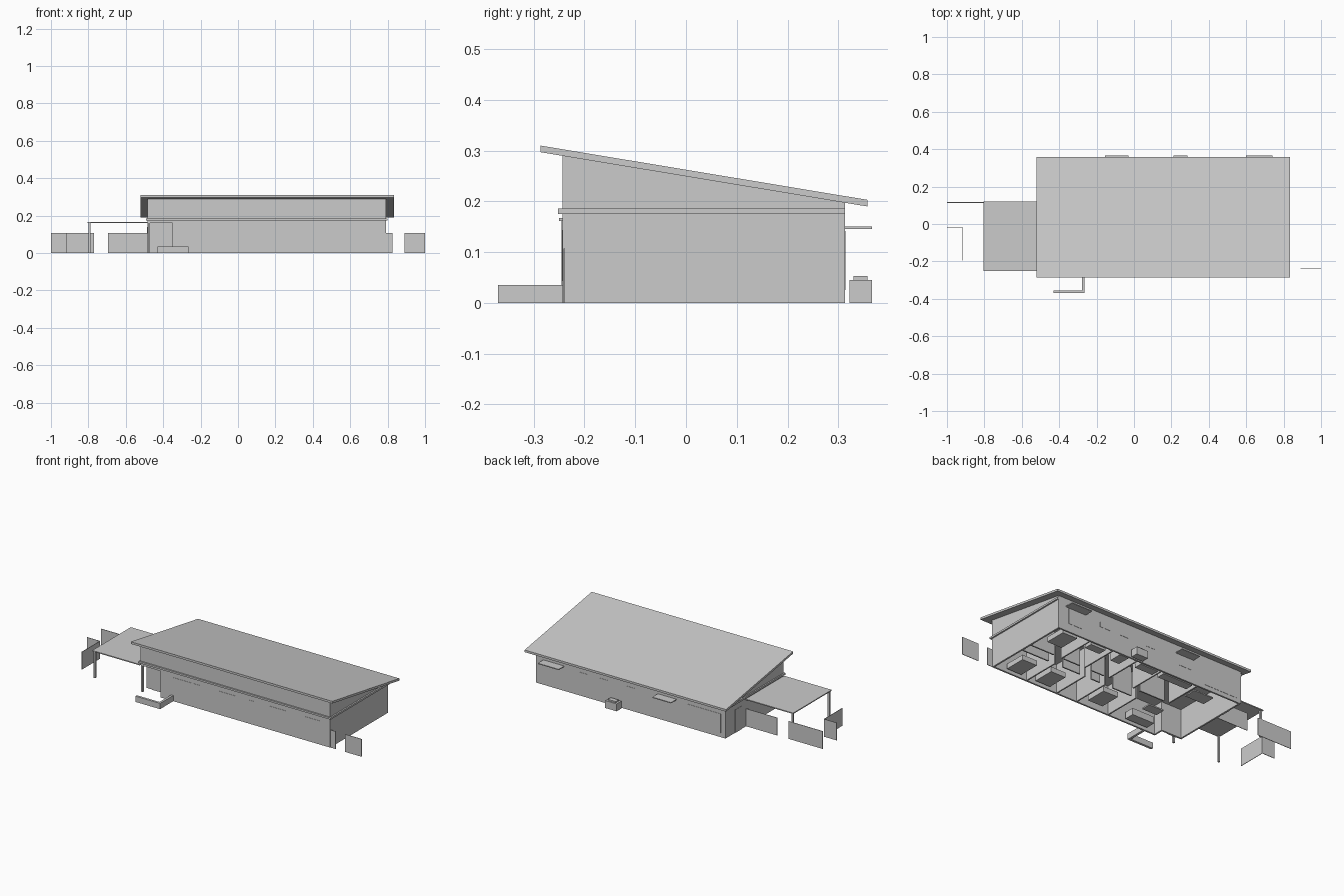
import bpy


def mesh(name, verts, faces):
    me = bpy.data.meshes.new(name)
    me.from_pydata(verts, [], faces)
    me.update()
    ob = bpy.data.objects.new(name, me)
    bpy.context.collection.objects.link(ob)
    return ob


def box(name, x0, x1, y0, y1, z0, z1):
    v = [(x, y, z) for x in (x0, x1) for y in (y0, y1) for z in (z0, z1)]
    f = [(0, 1, 3, 2), (4, 6, 7, 5), (0, 4, 5, 1), (2, 3, 7, 6), (0, 2, 6, 4), (1, 5, 7, 3)]
    return mesh(name, v, f)


def side_profile(name, pts, x0, x1):
    # extrude a (y, z) profile along x
    n = len(pts)
    v = [(x0, *p) for p in pts] + [(x1, *p) for p in pts]
    f = [tuple(range(n))[::-1], tuple(range(n, 2 * n))]
    f += [(i, (i + 1) % n, (i + 1) % n + n, i + n) for i in range(n)]
    return mesh(name, v, f)


L, R, F, B = -0.485, 0.79, -0.243, 0.313    # house footprint
PX, PY = -0.35, -0.185                      # porch recess corner
H, T = 0.175, 0.01                          # storey height, wall thickness

# Outer walls, open below, with the porch cut into the front left corner
box("front_wall", PX, R, F, F + T, 0, H)
box("back_wall", L, R, B - T, B, 0, H)
box("right_wall", R - T, R, F + T, B - T, 0, H)
box("left_wall", L, L + T, PY, B - T, 0, H)
box("porch_back_wall", L + T, PX + T, PY, PY + T, 0, H)
box("porch_side_wall", PX, PX + T, F + T, PY, 0, H)
box("porch_ceiling", L, PX, F, PY, 0.16, H)
box("porch_post", L + 0.003, L + 0.014, F, F + 0.011, 0, 0.16)
box("porch_door", -0.45, -0.385, PY - 0.003, PY, 0, 0.14)
box("side_door", L - 0.002, L, 0.16, 0.22, 0, 0.14)

# Ledge slab, sloped upper storey wedge and single-pitch roof
box("ledge_slab", L - 0.008, R + 0.009, F - 0.009, B, H, 0.186)
side_profile("upper_wall", [(F, 0.186), (B, 0.186), (B, 0.198), (F, 0.291)], L, R)
side_profile("roof", [(-0.287, 0.297), (0.358, 0.19), (0.358, 0.203), (-0.287, 0.31)], -0.52, 0.835)

# Windows: x range and z range on each long wall
front_windows = [(-0.27, -0.088, 0.043), (0.045, 0.155, 0.043), (0.24, 0.288, 0.117),
                 (0.385, 0.49, 0.043), (0.62, 0.725, 0.043)]
back_windows = [(0.62, 0.72, 0.05), (0.43, 0.50, 0.112), (0.305, 0.365, 0.112),
                (0.12, 0.18, 0.112), (-0.14, -0.055, 0.08), (-0.453, -0.23, 0.025)]
for a, b, z in front_windows:
    box("front_window", a, b, F - 0.0015, F + 0.001, z, 0.144)
for a, b, z in back_windows:
    box("back_window", a, b, B - 0.001, B + 0.0015, z, 0.142)

# Awnings over two back windows
for a, b in [(-0.155, -0.03), (0.60, 0.74)]:
    box("window_awning", a, b, B, 0.366, 0.146, 0.151)

# Outdoor cooling unit behind the house
box("cooling_unit", 0.21, 0.287, 0.322, 0.366, 0, 0.045)
box("cooling_unit_cap", 0.222, 0.275, 0.33, 0.358, 0.045, 0.053)

# Low L-shaped garden wall by the porch
box("garden_wall_front", -0.43, -0.265, -0.37, -0.356, 0, 0.035)
box("garden_wall_side", -0.279, -0.265, -0.356, F, 0, 0.035)

# Carport with two posts
box("carport_roof", -0.805, L, -0.25, 0.12, 0.161, 0.167)
for y in (-0.245, 0.104):
    box("carport_post", -0.8, -0.789, y, y + 0.011, 0, 0.161)

# Thin fence panels with gaps for gates
ft = 0.0015
for a, b, y in [(-0.695, L, 0.115), (-1.0, -0.77, 0.115), (-1.0, -0.915, -0.02),
                (R, 0.825, -0.24), (0.89, 1.0, -0.24)]:
    box("fence_panel", a, b, y - ft, y + ft, 0, 0.107)
box("fence_return", -0.915 - ft, -0.915 + ft, -0.195, -0.02, 0, 0.107)

# Interior partitions: cross walls off a central corridor
for x in (0.55, 0.34, 0.2, -0.02):
    box("front_partition", x, x + 0.008, F + T, 0.0, 0, H)
for x in (0.56, 0.4, 0.23, 0.06, -0.19):
    box("back_partition", x, x + 0.008, 0.07, B - T, 0, H)
for a, b in [(0.6, 0.78), (0.38, 0.5), (0.24, 0.3), (0.02, 0.15)]:
    box("corridor_front_wall", a, b, -0.004, 0.004, 0, H)
for a, b in [(0.62, 0.78), (0.44, 0.55), (0.27, 0.36), (-0.15, 0.02)]:
    box("corridor_back_wall", a, b, 0.066, 0.074, 0, H)

# Simple furniture blocks: beds, tables, counters
for name, x, y, w, d, z0, z1 in [
        ("bed", 0.65, -0.16, 0.1, 0.13, 0.015, 0.045), ("bed", 0.45, -0.16, 0.1, 0.13, 0.015, 0.045),
        ("bed", 0.67, 0.2, 0.1, 0.13, 0.015, 0.045), ("bed", 0.1, -0.14, 0.1, 0.13, 0.015, 0.045),
        ("vanity", 0.49, 0.26, 0.1, 0.05, 0, 0.06), ("bath", 0.32, 0.26, 0.06, 0.08, 0, 0.045),
        ("counter", 0.14, 0.27, 0.12, 0.05, 0, 0.065), ("counter", -0.06, 0.27, 0.2, 0.05, 0, 0.065),
        ("sofa", -0.2, -0.19, 0.15, 0.06, 0.01, 0.05), ("low_table", -0.2, -0.08, 0.1, 0.06, 0.03, 0.038),
        ("dining_table", -0.33, 0.15, 0.13, 0.08, 0.055, 0.062)]:
    box(name, x - w / 2, x + w / 2, y - d / 2, y + d / 2, z0, z1)
